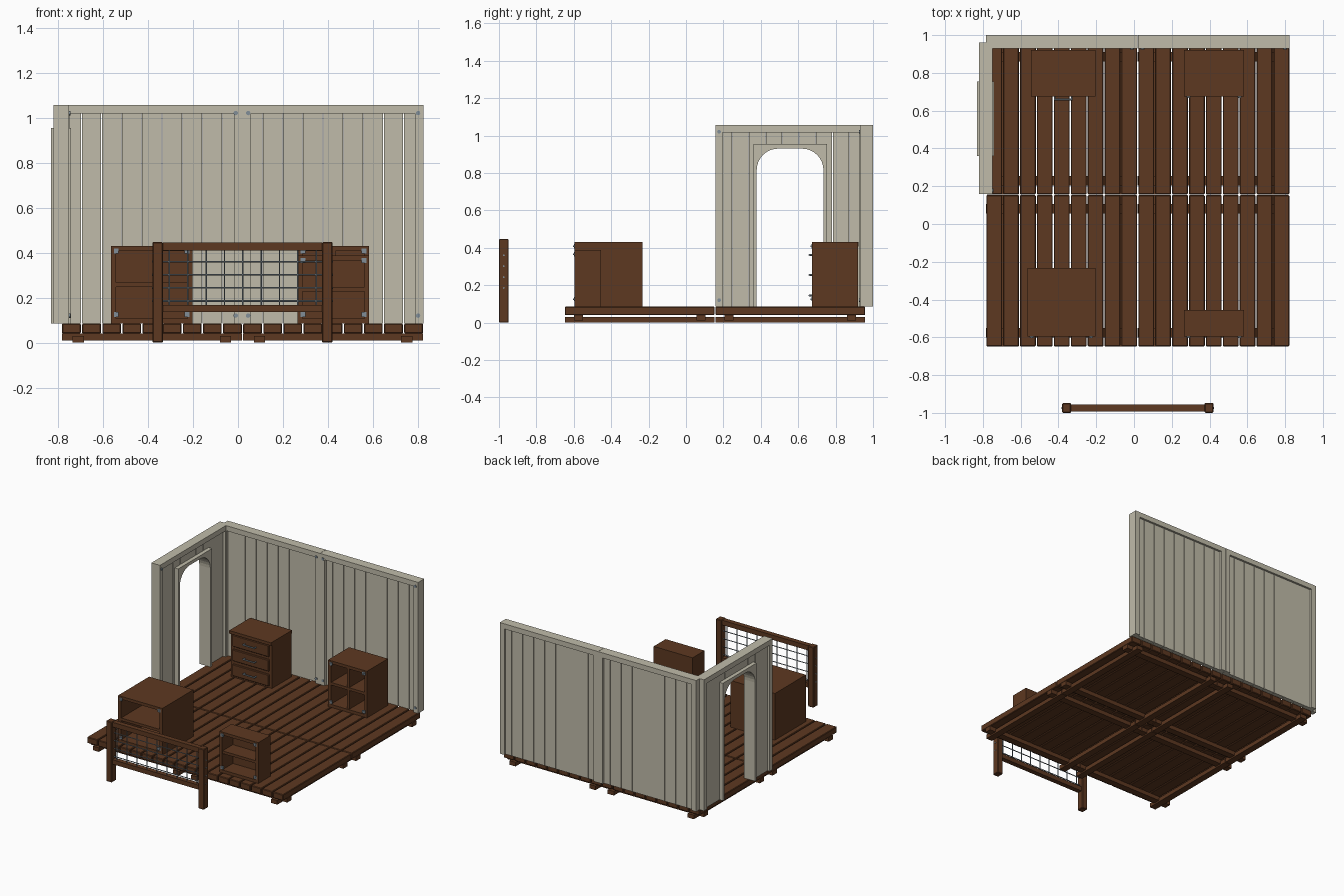
import bpy, bmesh, math
from mathutils import Matrix, Vector

cube = bpy.data.objects.get("Cube")
if cube:
    bpy.data.objects.remove(cube, do_unlink=True)


def material(name, rgb):
    m = bpy.data.materials.new(name)
    m.use_nodes = True
    m.diffuse_color = (*rgb, 1)
    m.node_tree.nodes["Principled BSDF"].inputs["Base Color"].default_value = (*rgb, 1)
    return m


CREAM = material("cream paint", (0.53, 0.50, 0.40))
WOOD = material("brown wood", (0.11, 0.04, 0.015))
METAL = material("grey metal", (0.22, 0.27, 0.31))


def finish(name, bm, mat, bevel=0):
    bmesh.ops.recalc_face_normals(bm, faces=bm.faces)
    me = bpy.data.meshes.new(name)
    bm.to_mesh(me)
    bm.free()
    me.materials.append(mat)
    ob = bpy.data.objects.new(name, me)
    bpy.context.collection.objects.link(ob)
    if bevel:
        mod = ob.modifiers.new("soft edges", 'BEVEL')
        mod.width, mod.segments = bevel, 1
    return ob


def boxes(name, mat, parts, bevel=0):
    """One object from (x0, x1, y0, y1, z0, z1) blocks."""
    bm = bmesh.new()
    for x0, x1, y0, y1, z0, z1 in parts:
        centre = Vector((x0 + x1, y0 + y1, z0 + z1)) / 2
        size = Matrix.Diagonal((x1 - x0, y1 - y0, z1 - z0, 1))
        bmesh.ops.create_cube(bm, size=1, matrix=Matrix.Translation(centre) @ size)
    return finish(name, bm, mat, bevel)


def rods(name, mat, parts, radius, sides=8):
    """One object from (start, end) round bars."""
    bm = bmesh.new()
    for a, b in parts:
        a, b = Vector(a), Vector(b)
        turn = (b - a).to_track_quat('Z', 'Y').to_matrix().to_4x4()
        bmesh.ops.create_cone(bm, cap_ends=True, segments=sides, radius1=radius, radius2=radius,
                              depth=(b - a).length, matrix=Matrix.Translation((a + b) / 2) @ turn)
    return finish(name, bm, mat)


X0, Y0, TILE, FLOOR, TOP = -0.785, -0.65, 0.805, 0.085, 1.055
PITCH = TILE / 9
POST = 0.038

# Floor: four square decks of planks on crossed beams
for i, side in enumerate(("right", "left")):
    for j, end in enumerate(("front", "back")):
        x, y = X0 + i * TILE, Y0 + j * TILE
        boxes(f"{end}_{side}_deck_planks", WOOD,
              [(x + k * PITCH + 0.003, x + (k + 1) * PITCH - 0.003,
                y + 0.002, y + TILE - 0.002, 0.04, FLOOR) for k in range(9)], 0.004)
        beams = []
        for c in (0.075, TILE - 0.075):
            beams.append((x + 0.002, x + TILE - 0.002, y + c - 0.025, y + c + 0.025, 0.01, 0.04))
            beams.append((x + c - 0.025, x + c + 0.025, y + 0.002, y + TILE - 0.002, 0, 0.03))
        boxes(f"{end}_{side}_deck_beams", WOOD, beams)


def frame_parts(a):
    """Posts and top rail spans (along, height) of one wall panel."""
    return [(a + 0.001, a + POST, FLOOR, TOP), (a + TILE - POST, a + TILE - 0.001, FLOOR, TOP),
            (a + POST, a + TILE - POST, TOP - POST, TOP)]


def board_parts(a, door=None):
    """Vertical board spans, cut around a door opening."""
    out = []
    for k in range(9):
        s = max(a + k * PITCH + 0.0015, a + POST)
        e = min(a + (k + 1) * PITCH - 0.0015, a + TILE - POST)
        if not door:
            out.append((s, e, FLOOR, TOP - POST))
            continue
        d0, d1, dz = door
        for p, q, low in ((s, min(e, d0), FLOOR), (max(s, d0), min(e, d1), dz), (max(s, d1), e, FLOOR)):
            if q > p:
                out.append((p, q, low, TOP - POST))
    return out


# Back wall: two framed panels of boards
for i, side in enumerate(("right", "left")):
    a = X0 + i * TILE
    boxes(f"back_wall_{side}_frame", CREAM,
          [(s, e, 0.93, 1.0, l, h) for s, e, l, h in frame_parts(a)])
    boxes(f"back_wall_{side}_boards", CREAM,
          [(s, e, 0.952, 0.985, l, h) for s, e, l, h in board_parts(a)])

# Side wall with doorway
SY = 0.157
boxes("side_wall_frame", CREAM, [(-0.82, -0.75, s, e, l, h) for s, e, l, h in frame_parts(SY)])
boxes("side_wall_boards", CREAM,
      [(-0.803, -0.77, s, e, l, h) for s, e, l, h in board_parts(SY, (0.37, 0.745, 0.94))])

# Door surround with rounded upper corners
D0, D1, DZ, R = 0.378, 0.735, 0.93, 0.115
outline = [(D0, FLOOR), (0.36, FLOOR), (0.36, 0.954), (0.755, 0.954), (0.755, FLOOR), (D1, FLOOR)]
for cy, start in ((D1 - R, 0), (D0 + R, math.pi / 2)):
    for k in range(9):
        t = start + k * math.pi / 16
        outline.append((cy + R * math.cos(t), DZ - R + R * math.sin(t)))
bm = bmesh.new()
face = bm.faces.new([bm.verts.new((-0.831, y, z)) for y, z in outline])
grown = bmesh.ops.extrude_face_region(bm, geom=[face])
bmesh.ops.translate(bm, vec=(0.09, 0, 0),
                    verts=[g for g in grown["geom"] if isinstance(g, bmesh.types.BMVert)])
finish("door_surround", bm, CREAM)

# Round bolt heads on the wall posts
bolts = []
for z in (0.12, 1.02):
    bolts += [((x, 0.932, z), (x, 0.925, z)) for x in (-0.01, 0.045, 0.8)]
    bolts.append(((-0.752, 0.177, z), (-0.745, 0.177, z)))
rods("wall_bolts", METAL, bolts, 0.01, 12)


def cabinet(name, x0, x1, y0, y1, z1, cols, rows):
    """Open-fronted shelf unit with metal corner plates."""
    t, z0 = 0.022, FLOOR
    parts = [(x0, x0 + t, y0, y1, z0, z1 - t), (x1 - t, x1, y0, y1, z0, z1 - t),
             (x0, x1, y0, y1, z1 - t, z1), (x0 + t, x1 - t, y0, y1, z0, z0 + t),
             (x0 + t, x1 - t, y1 - 0.015, y1, z0 + t, z1 - t)]
    for r in range(1, rows):
        z = z0 + (z1 - z0) * r / rows
        parts.append((x0 + t, x1 - t, y0 + 0.004, y1 - 0.015, z - 0.01, z + 0.01))
    for c in range(1, cols):
        x = x0 + (x1 - x0) * c / cols
        parts.append((x - 0.01, x + 0.01, y0 + 0.006, y1 - 0.015, z0 + t, z1 - t))
    boxes(name, WOOD, parts)
    spots = [(x, z) for x in (x0 + 0.024, x1 - 0.024) for z in (z0 + 0.04, z1 - 0.022)]
    boxes(name + "_corner_plates", METAL,
          [(x - 0.011, x + 0.011, y0 - 0.005, y0 + 0.002, z - 0.011, z + 0.011) for x, z in spots])
    rods(name + "_plate_screws", METAL,
         [((x, y0, z), (x, y0 - 0.009, z)) for x, z in spots], 0.005)


cabinet("deep_shelf_unit", -0.565, -0.203, -0.595, -0.232, 0.43, 1, 2)
cabinet("low_shelf_unit", 0.265, 0.583, -0.595, -0.455, 0.387, 1, 2)
cabinet("cubby_unit", 0.265, 0.583, 0.675, 0.92, 0.43, 2, 2)

# Chest of three drawers
CX0, CX1, CY = -0.546, -0.203, 0.68
boxes("chest_body", WOOD, [(CX0 + 0.004, CX1 - 0.004, CY + 0.012, 0.92, FLOOR, 0.41),
                           (CX0, CX1, CY - 0.004, 0.922, 0.408, 0.43)])
levels = (0.145, 0.255, 0.362)
boxes("chest_drawers", WOOD,
      [(CX0 + 0.022, CX1 - 0.022, CY, CY + 0.02, z - 0.046, z + 0.04) for z in levels], 0.004)
mid = (CX0 + CX1) / 2
handles = []
for z in levels:
    ends = [mid - 0.045, mid + 0.045]
    handles.append(((ends[0] - 0.004, 0.66, z), (ends[1] + 0.004, 0.66, z)))
    handles += [((x, 0.66, z), (x, CY + 0.002, z)) for x in ends]
rods("drawer_handles", METAL, handles, 0.005)

# Free-standing bed end with wire mesh
L, Rt, W = -0.38, 0.42, 0.046
boxes("bed_end_posts", WOOD, [(x, x + W, -1.0, -0.948, 0, 0.447) for x in (L, Rt - W)], 0.004)
boxes("bed_end_rails", WOOD, [(L + W, Rt - W, -0.992, -0.956, 0.41, 0.445),
                              (L + W, Rt - W, -0.992, -0.956, 0.135, 0.168)])
wires = [((L + W - 0.01, -0.972, z), (Rt - W + 0.01, -0.972, z)) for z in (0.185, 0.243, 0.302, 0.36)]
wires += [((x, -0.977, 0.16), (x, -0.977, 0.415)) for x in (-0.305 + 0.0816 * k for k in range(9))]
rods("bed_end_wire_mesh", METAL, wires, 0.0035, 6)
rods("bed_end_bolts", METAL,
     [((x, -0.974, z), (x + d, -0.974, z)) for x, d in ((L, -0.003), (Rt, 0.003))
      for z in (0.185, 0.243, 0.302, 0.36)], 0.005)
